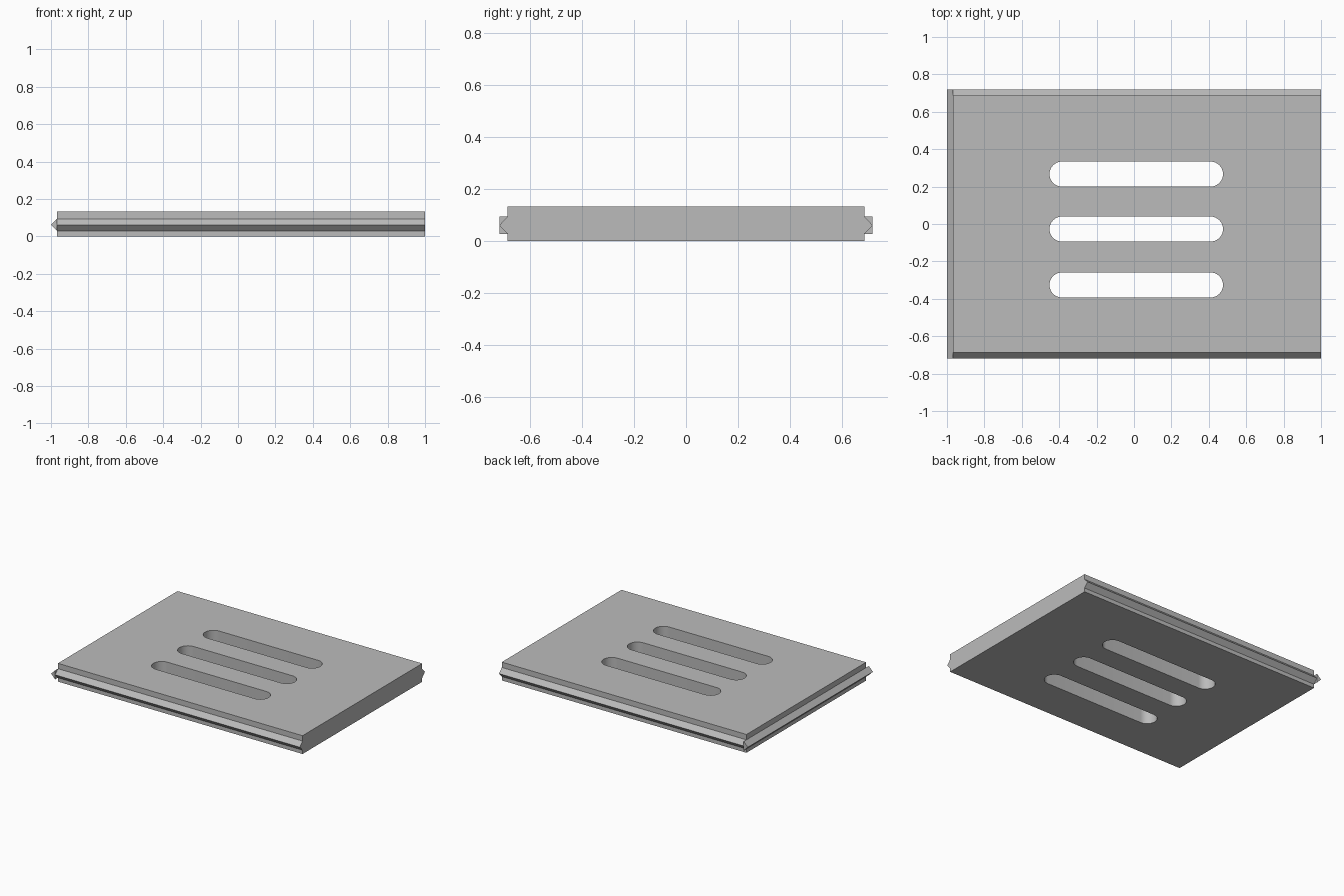
import bpy, bmesh, math
from mathutils import Vector

if "Cube" in bpy.data.objects:
    bpy.data.objects.remove(bpy.data.objects["Cube"])

grey = bpy.data.materials.new("mid_grey")
grey.diffuse_color = (0.5, 0.5, 0.5, 1)
grey.use_nodes = True
grey.node_tree.nodes["Principled BSDF"].inputs["Base Color"].default_value = grey.diffuse_color

X0, X1 = -0.967, 1.0            # panel ends
Y_EDGE, Y_TIP = 0.687, 0.718    # panel side, tongue tip
TOP = 0.133
LOW, MID, HIGH = 0.028, 0.061, 0.094   # tongue heights


def prism(name, points, sweep):
    """Closed solid made by sweeping a flat outline along a vector."""
    bm = bmesh.new()
    face = bm.faces.new([bm.verts.new(p) for p in points])
    new = bmesh.ops.extrude_face_region(bm, geom=[face])["geom"]
    bmesh.ops.translate(bm, vec=Vector(sweep),
                        verts=[v for v in new if isinstance(v, bmesh.types.BMVert)])
    bmesh.ops.recalc_face_normals(bm, faces=bm.faces)
    mesh = bpy.data.meshes.new(name)
    bm.to_mesh(mesh)
    bm.free()
    mesh.materials.append(grey)
    obj = bpy.data.objects.new(name, mesh)
    bpy.context.collection.objects.link(obj)
    return obj


# Panel with a pointed tongue along the front and back edges
half = [(Y_EDGE, 0), (Y_EDGE, LOW), (Y_TIP, MID), (Y_EDGE, HIGH), (Y_EDGE, TOP)]
outline = half + [(-y, z) for y, z in reversed(half)]
panel = prism("vent_panel", [(X0, y, z) for y, z in outline], (X1 - X0, 0, 0))

# Pointed tongue along the left edge, running past the panel corners
prism("left_tongue",
      [(X0, -Y_TIP, LOW), (-1.0, -Y_TIP, MID), (X0, -Y_TIP, HIGH)],
      (0, 2 * Y_TIP, 0))

# Three round-ended slots cut through the panel
R, CX, REACH, STEPS = 0.067, 0.012, 0.397, 16
for i, cy in enumerate((0.267, -0.027, -0.326)):
    ring = []
    for side, start in ((1, -math.pi / 2), (-1, math.pi / 2)):
        for s in range(STEPS + 1):
            a = start + math.pi * s / STEPS
            ring.append((CX + side * REACH + R * math.cos(a), cy + R * math.sin(a), -0.1))
    cutter = prism(f"slot_cutter_{i + 1}", ring, (0, 0, 0.4))
    cutter.hide_render = True
    cut = panel.modifiers.new("slot", 'BOOLEAN')
    cut.operation, cut.solver, cut.object = 'DIFFERENCE', 'EXACT', cutter
    bpy.context.view_layer.objects.active = panel
    bpy.ops.object.modifier_apply(modifier=cut.name)
    bpy.data.objects.remove(cutter)

# Smooth slot ends, crisp edges elsewhere
bpy.ops.object.select_all(action='DESELECT')
panel.select_set(True)
bpy.context.view_layer.objects.active = panel
bpy.ops.object.shade_smooth_by_angle(angle=math.radians(30))
